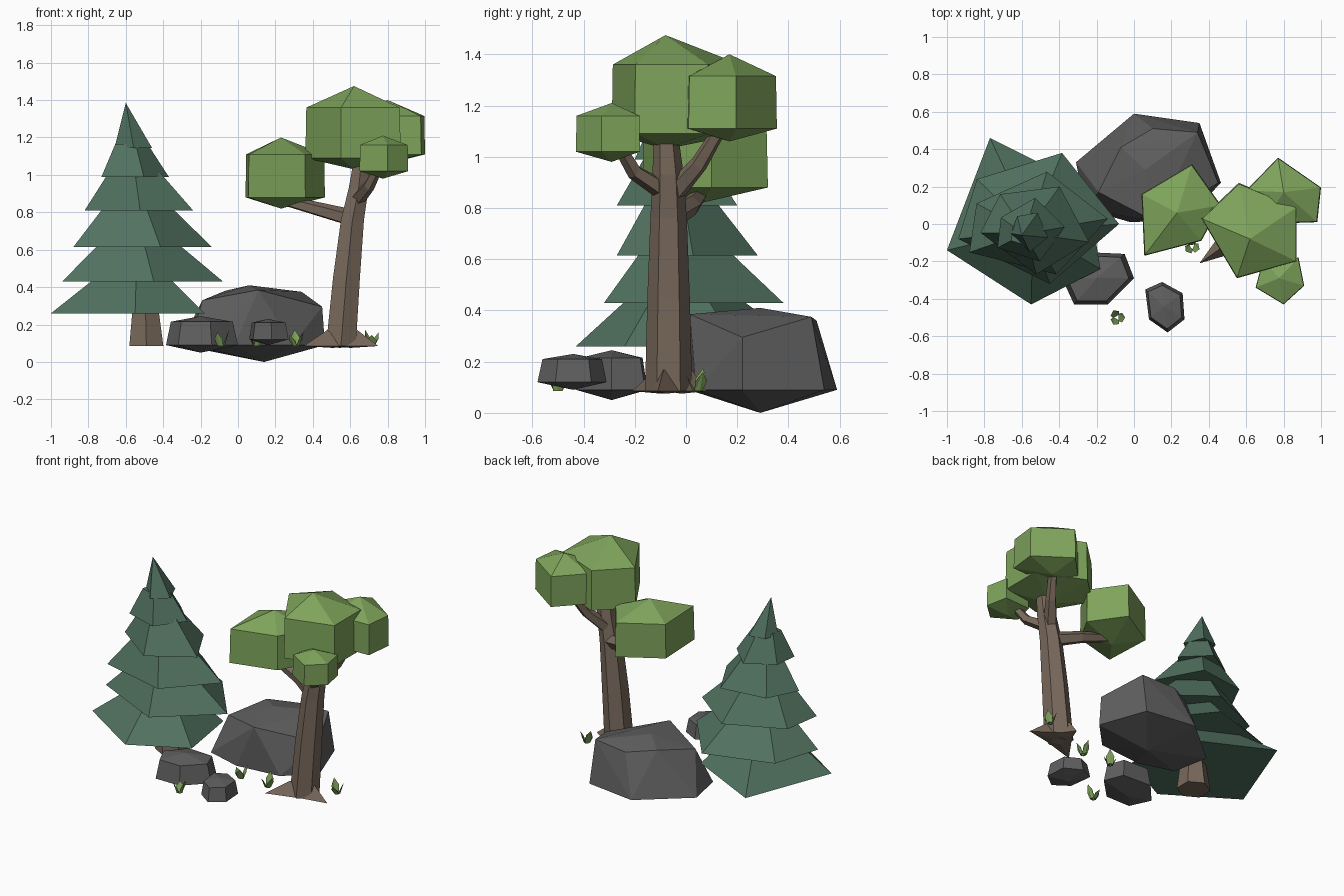
import bpy
import bmesh
from math import cos, sin, radians
from mathutils import Vector

cube = bpy.data.objects.get("Cube")
if cube:
    bpy.data.objects.remove(cube, do_unlink=True)


def material(name, r, g, b):
    m = bpy.data.materials.new(name)
    m.use_nodes = True
    m.diffuse_color = (r, g, b, 1)
    bsdf = next(n for n in m.node_tree.nodes if n.type == 'BSDF_PRINCIPLED')
    bsdf.inputs["Base Color"].default_value = (r, g, b, 1)
    bsdf.inputs["Roughness"].default_value = 0.9
    return m


LEAF = material("leaf_green", 0.21, 0.37, 0.105)
PINE = material("pine_green", 0.083, 0.168, 0.118)
BARK = material("bark_brown", 0.19, 0.14, 0.105)
STONE = material("stone_grey", 0.115, 0.115, 0.115)
GRASS = material("grass_green", 0.205, 0.35, 0.1)


def finish(name, bm, mat):
    bmesh.ops.recalc_face_normals(bm, faces=bm.faces)
    mesh = bpy.data.meshes.new(name)
    bm.to_mesh(mesh)
    bm.free()
    mesh.materials.append(mat)
    ob = bpy.data.objects.new(name, mesh)
    bpy.context.collection.objects.link(ob)
    return ob


def hull(name, points, mat):
    """Convex faceted solid around the points."""
    bm = bmesh.new()
    for p in points:
        bm.verts.new(p)
    bmesh.ops.remove_doubles(bm, verts=bm.verts, dist=0.001)
    res = bmesh.ops.convex_hull(bm, input=bm.verts)
    inside = [v for v in res["geom_interior"] if isinstance(v, bmesh.types.BMVert)]
    bmesh.ops.delete(bm, geom=inside, context='VERTS')
    bmesh.ops.dissolve_limit(bm, angle_limit=radians(2), verts=bm.verts, edges=bm.edges)
    return finish(name, bm, mat)


def level_ring(outline, z, centre=(0, 0), k=1):
    """Outline at height z, scaled by k about a centre."""
    return [Vector((centre[0] + (x - centre[0]) * k,
                    centre[1] + (y - centre[1]) * k, z)) for x, y in outline]


def tube(name, path, mat, n=6, level=False):
    """Faceted limb through (point, radius) stations."""
    bm = bmesh.new()
    pts = [Vector(p) for p, r in path]
    loops = []
    for i, (p, r) in enumerate(path):
        d = pts[min(i + 1, len(pts) - 1)] - pts[max(i - 1, 0)]
        q = (Vector((0, 0, 1)) if level else d).to_track_quat('Z', 'Y')
        turns = [radians(30 + 360 * j / n) for j in range(n)]
        loops.append([bm.verts.new(pts[i] + q @ Vector((r * cos(a), r * sin(a), 0))) for a in turns])
    for a, b in zip(loops, loops[1:]):
        for i in range(n):
            bm.faces.new((a[i], a[(i + 1) % n], b[(i + 1) % n], b[i]))
    bm.faces.new(loops[0])
    bm.faces.new(loops[-1])
    return finish(name, bm, mat)


# Pine: trunk and six skirts
tube("pine_trunk", [((-0.49, -0.01, 0.085), 0.105), ((-0.495, -0.02, 0.3), 0.078)], BARK, level=True)
BASE = [(-1, -0.14), (-0.55, -0.43), (-0.18, -0.24), (-0.25, 0.2), (-0.77, 0.46)]
SKIRT = [(-0.08, 0), (-0.385, 0.38), (-0.84, 0.24), (-0.94, -0.08), (-0.45, -0.32)]


def fit(angle, x0, x1, y0, y1):
    """Skirt outline turned by an angle and fitted to a box."""
    c, s = cos(radians(angle)), sin(radians(angle))
    pts = [((x + 0.5) * c - y * s, (x + 0.5) * s + y * c) for x, y in SKIRT]
    xs, ys = zip(*pts)
    return [(x0 + (x - min(xs)) / (max(xs) - min(xs)) * (x1 - x0),
             y0 + (y - min(ys)) / (max(ys) - min(ys)) * (y1 - y0)) for x, y in pts]


tiers = [(0.26, BASE),
         (0.43, SKIRT),
         (0.615, fit(10, -0.88, -0.14, -0.27, 0.28)),
         (0.81, fit(-10, -0.82, -0.24, -0.27, 0.2)),
         (0.99, fit(10, -0.73, -0.37, -0.2, 0.14)),
         (1.145, fit(-10, -0.66, -0.46, -0.15, 0.06))]
for i, (z, poly) in enumerate(tiers):
    last = i == len(tiers) - 1
    top = 1.385 if last else tiers[i + 1][0] + 0.02
    axis = (-0.54 - 0.012 * i, -0.03 - 0.006 * i)
    hull(f"pine_skirt_{i + 1}",
         level_ring(poly, z) + level_ring(poly, top, axis, 0 if last else 0.48), PINE)

# Broadleaf tree: trunk, branches, roots
tube("tree_trunk", [((0.55, -0.068, 0.085), 0.092), ((0.58, -0.068, 0.45), 0.083),
                    ((0.612, -0.068, 0.76), 0.071), ((0.645, -0.07, 0.93), 0.061),
                    ((0.665, -0.08, 1.12), 0.045)], BARK, level=True)
tube("left_branch", [((0.6, -0.05, 0.77), 0.048), ((0.45, 0.02, 0.81), 0.04),
                     ((0.26, 0.06, 0.86), 0.03)], BARK, n=5)
tube("back_branch", [((0.64, -0.04, 0.87), 0.045), ((0.71, 0.05, 0.97), 0.035),
                     ((0.77, 0.14, 1.12), 0.026)], BARK, n=5)
tube("front_branch", [((0.64, -0.09, 0.87), 0.04), ((0.7, -0.2, 0.94), 0.032),
                      ((0.75, -0.26, 1.04), 0.025)], BARK, n=5)
foot = Vector((0.55, -0.068, 0.085))
for i, (x, y) in enumerate([(0.35, -0.21), (0.75, -0.11), (0.53, 0.08)]):
    tip = Vector((x, y, 0.085))
    out = (tip - foot).normalized()
    side = Vector((-out.y, out.x, 0)) * 0.085
    hull(f"root_{i + 1}", [tip, foot + side, foot - side, foot + out * 0.09 + Vector((0, 0, 0.085)),
                           foot + out * 0.05 - Vector((0, 0, 0.01))], BARK)

# Leaf clumps: outline, centre, then bottom, lower ring, upper ring, apex heights
clumps = [("crown", [(0.87, 0.09), (0.56, 0.22), (0.36, 0.03), (0.55, -0.29), (0.87, -0.2)],
           (0.62, -0.08), 1.03, 1.09, 1.36, 1.475),
          ("left_clump", [(0.465, 0.1), (0.31, 0.32), (0.04, 0.16), (0.055, -0.17), (0.36, -0.09)],
           (0.23, 0.06), 0.82, 0.88, 1.11, 1.2),
          ("back_clump", [(1, 0.195), (0.77, 0.355), (0.6, 0.18), (0.69, 0), (0.98, 0.01)],
           (0.8, 0.17), 1.06, 1.11, 1.315, 1.4),
          ("front_clump", [(0.91, -0.33), (0.8, -0.43), (0.65, -0.34), (0.69, -0.19), (0.88, -0.18)],
           (0.775, -0.29), 0.98, 1.02, 1.16, 1.21)]
for name, outline, c, z0, z1, z2, z3 in clumps:
    hull(name, [(*c, z0), (*c, z3)] + level_ring(outline, z1) + level_ring(outline, z2, c, 0.98), LEAF)

# Boulder
hull("boulder", [(0, 0.59, 0.09), (0.35, 0.54, 0.09), (0.465, 0.22, 0.09), (0.29, 0.04, 0.09),
                 (-0.02, 0.01, 0.09), (-0.26, 0.08, 0.09), (-0.31, 0.33, 0.09), (0.14, 0.29, 0),
                 (0.1, 0.51, 0.36), (0.34, 0.49, 0.375), (0.45, 0.22, 0.295),
                 (0.11, 0.015, 0.385), (-0.19, 0.17, 0.33), (-0.07, 0.41, 0.38),
                 (0.06, 0.29, 0.41)], STONE)


def small_rock(name, outline, peak, base, z_low, z_high, k):
    centre = peak[:2]
    hull(name, level_ring(outline, z_low) + level_ring(outline, z_high, centre, k)
         + [Vector(peak), Vector((*centre, base))], STONE)


small_rock("left_rock", [(-0.385, -0.29), (-0.32, -0.43), (-0.14, -0.43), (0, -0.29), (-0.05, -0.16),
                         (-0.26, -0.15)], (-0.2, -0.29, 0.245), 0.05, 0.09, 0.215, 0.86)
small_rock("front_rock", [(0.06, -0.35), (0.15, -0.31), (0.26, -0.37), (0.27, -0.51), (0.18, -0.58),
                          (0.08, -0.51)], (0.16, -0.44, 0.23), 0.09, 0.12, 0.21, 0.86)

# Grass tufts: three broad blades each
for i, (x, y) in enumerate([(-0.09, -0.5), (0.1, -0.11), (0.31, -0.12), (0.715, 0.045)]):
    bm = bmesh.new()
    for j, h in enumerate((0.09, 0.06, 0.075)):
        a = radians(50 * i + 120 * j)
        out, side = Vector((cos(a), sin(a), 0)), Vector((-sin(a), cos(a), 0)) * 0.026
        root = Vector((x, y, 0.085)) + out * 0.008
        mid = root + out * 0.018 + Vector((0, 0, h * 0.5))
        l, r, b, ml, mr, t = [bm.verts.new(p) for p in (
            root + side * 0.7, root - side * 0.7, root + out * 0.012, mid + side, mid - side,
            root + out * 0.035 + Vector((0, 0, h)))]
        for f in ((l, r, mr, ml), (ml, mr, t), (l, ml, t, b), (r, b, t, mr), (l, b, r)):
            bm.faces.new(f)
    finish(f"grass_tuft_{i + 1}", bm, GRASS)
